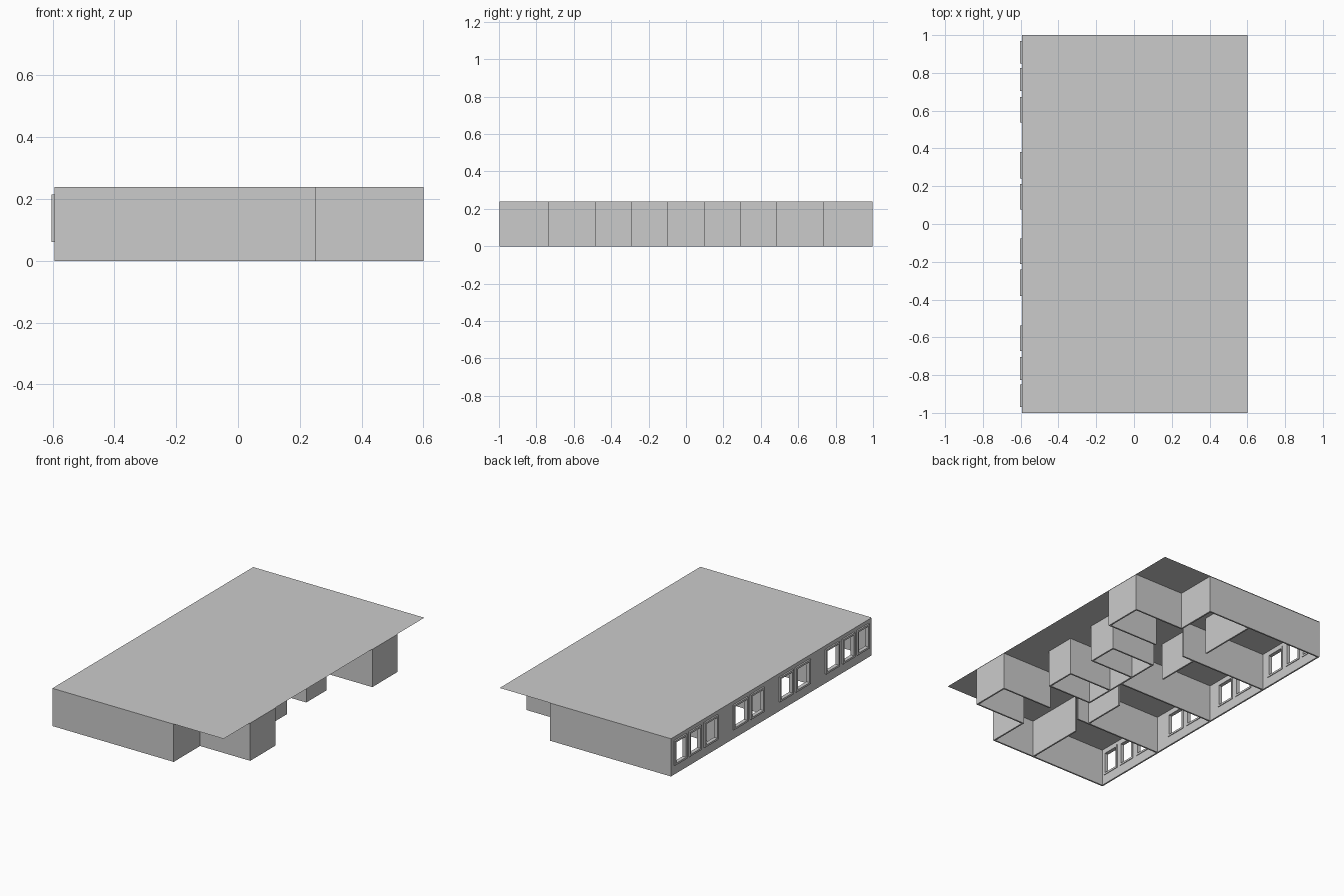
import bpy

if "Cube" in bpy.data.objects:
    bpy.data.objects.remove(bpy.data.objects["Cube"])

H = 0.238      # wall height
T = 0.01       # wall thickness
FX = -0.594    # outer face of the window facade


def boxes(name, specs):
    """One mesh object from a list of (x0, x1, y0, y1, z0, z1) boxes."""
    verts, faces = [], []
    for x0, x1, y0, y1, z0, z1 in specs:
        b = len(verts)
        verts += [(x, y, z) for z in (z0, z1)
                  for x, y in ((x0, y0), (x1, y0), (x1, y1), (x0, y1))]
        faces += [[b + i for i in f] for f in
                  ((3, 2, 1, 0), (4, 5, 6, 7), (0, 1, 5, 4),
                   (1, 2, 6, 5), (2, 3, 7, 6), (3, 0, 4, 7))]
    me = bpy.data.meshes.new(name)
    me.from_pydata(verts, [], faces)
    ob = bpy.data.objects.new(name, me)
    bpy.context.collection.objects.link(ob)
    return ob


def wall_x(x, y0, y1):
    """Wall running along y, centred on x."""
    return (x - T / 2, x + T / 2, y0, y1, 0, H)


def wall_y(y, x0, x1):
    """Wall running along x, centred on y."""
    return (x0, x1, y - T / 2, y + T / 2, 0, H)


def both_sides(specs):
    """Add the copy of every box mirrored across y = 0."""
    return specs + [(a, b, -d, -c, e, f) for a, b, c, d, e, f in specs]


# Flat roof sheet
me = bpy.data.meshes.new("roof")
me.from_pydata([(FX, -1, .24), (.6, -1, .24), (.6, 1, .24), (FX, 1, .24)],
               [], [(0, 1, 2, 3)])
bpy.context.collection.objects.link(bpy.data.objects.new("roof", me))

# Window openings along the facade: three per end unit, two per middle unit
half = [(.078, .212), (.24, .382), (.537, .672), (.705, .825), (.85, .97)]
windows = sorted([(-b, -a) for a, b in half] + half)
Z0, Z1 = .06, .215

# Facade wall built around the openings
edges = [-.998] + [v for w in windows for v in w] + [.998]
facade = [(FX, FX + T, -.998, .998, 0, Z0), (FX, FX + T, -.998, .998, Z1, H)]
facade += [(FX, FX + T, edges[i], edges[i + 1], Z0, Z1)
           for i in range(0, len(edges), 2)]
boxes("window_facade", facade)

# Window frames projecting past the facade
F = .012
frames = []
for y0, y1 in windows:
    fx0, fx1 = -.604, FX + T + .004
    frames += [(fx0, fx1, y0, y1, Z0, Z0 + F), (fx0, fx1, y0, y1, Z1 - F, Z1),
               (fx0, fx1, y0, y0 + F, Z0 + F, Z1 - F),
               (fx0, fx1, y1 - F, y1, Z0 + F, Z1 - F)]
boxes("window_frames", frames)

# End walls and the short entrance-side returns
boxes("end_walls", both_sides([wall_y(.993, FX + T, .25),
                               wall_x(.245, .735, .988)]))

# Projecting outer rooms
boxes("outer_rooms", both_sides([wall_y(.73, .24, .6), wall_y(.487, .24, .6),
                                 wall_x(.595, .492, .725)]))

# Smaller inner rooms with the recess wall between them
boxes("inner_rooms", both_sides([wall_y(.29, .1, .41), wall_y(.1, .1, .41),
                                 wall_x(.405, .105, .285)]))
boxes("recess_wall", [wall_x(.1, -.295, .295)])

# Walls dividing the four units
boxes("dividing_walls", [wall_y(y, FX + T, x) for y, x in
                         ((-.485, .03), (0, .095), (.485, .03))])

# Partitions inside each unit, leaving door gaps
boxes("partitions", both_sides([wall_x(-.055, .6, .988),
                                wall_x(-.055, .2, .48)]))
